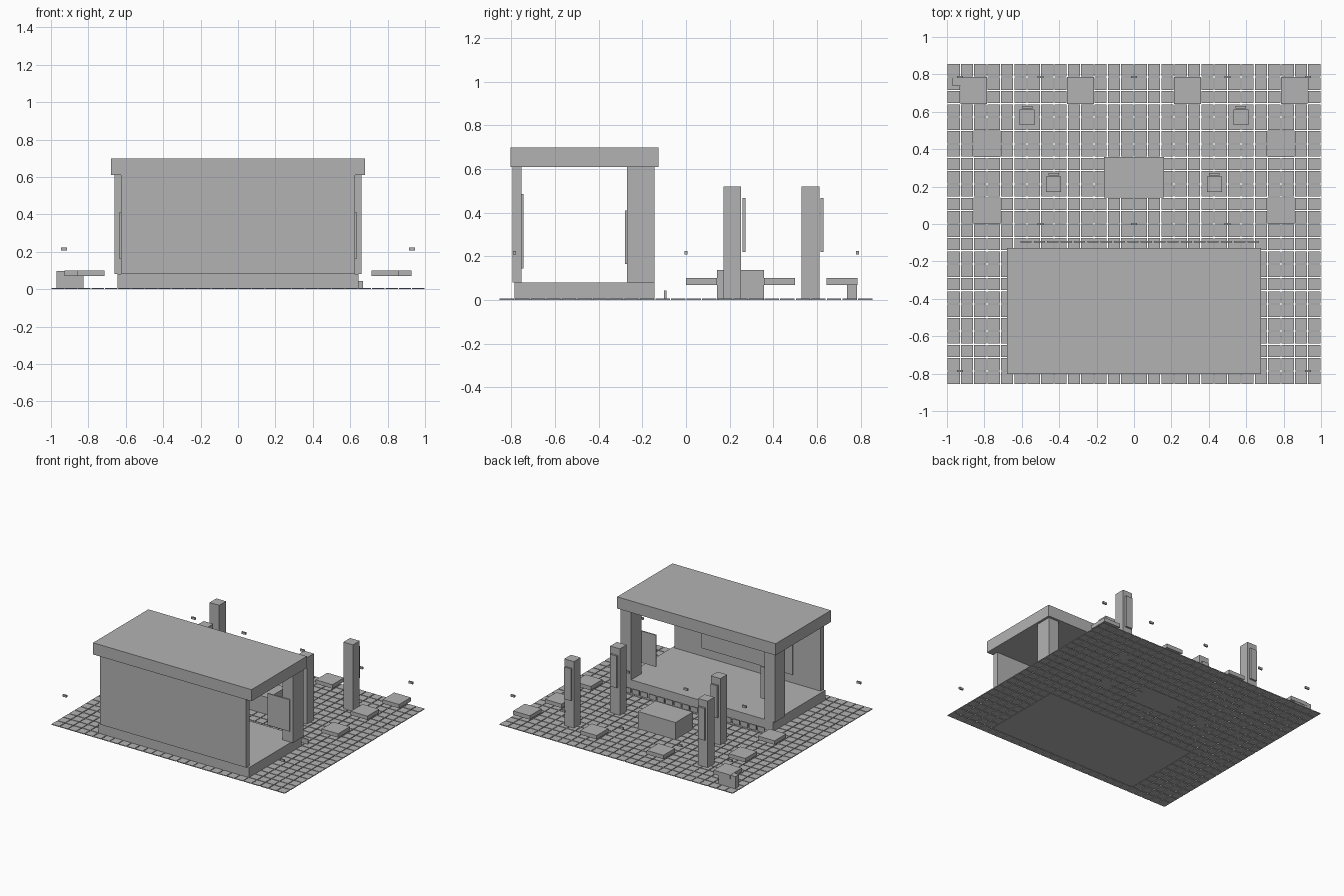
import bpy
import bmesh
from mathutils import Matrix, Vector

cube = bpy.data.objects.get("Cube")
if cube:
    bpy.data.objects.remove(cube, do_unlink=True)

GREY = (0.45, 0.45, 0.45, 1)
grey = bpy.data.materials.new("plain grey")
grey.use_nodes = True
grey.diffuse_color = GREY
grey.node_tree.nodes["Principled BSDF"].inputs["Base Color"].default_value = GREY


def boxes(name, ranges):
    """One object made of boxes, each given as (x0, x1, y0, y1, z0, z1)."""
    bm = bmesh.new()
    for x0, x1, y0, y1, z0, z1 in ranges:
        centre = Vector((x0 + x1, y0 + y1, z0 + z1)) / 2
        size = Matrix.Diagonal((x1 - x0, y1 - y0, z1 - z0, 1))
        bmesh.ops.create_cube(bm, size=1, matrix=Matrix.Translation(centre) @ size)
    mesh = bpy.data.meshes.new(name)
    bm.to_mesh(mesh)
    bm.free()
    mesh.materials.append(grey)
    obj = bpy.data.objects.new(name, mesh)
    bpy.context.collection.objects.link(obj)
    return obj


def pair(name, box):
    """A box on the left and its mirror image on the right."""
    x0, x1, *rest = box
    boxes("left_" + name, [box])
    boxes("right_" + name, [(-x1, -x0, *rest)])


# Paved ground: square tiles with narrow joints
TILE = 1 / 14
JOINT = 0.003
tiles = []
for i in range(-14, 14):
    for j in range(-12, 12):
        tiles.append((i * TILE + JOINT, (i + 1) * TILE - JOINT,
                      j * TILE + JOINT, (j + 1) * TILE - JOINT, 0, 0.006))
boxes("ground_tiles", tiles)

# Pavilion: floor, rear wall, columns, roof and panels
boxes("pavilion_floor", [(-0.643, 0.643, -0.786, -0.145, 0, 0.08)])
boxes("pavilion_wall", [(-0.625, 0.625, -0.795, -0.753, 0.08, 0.61)])
boxes("pavilion_roof", [(-0.678, 0.678, -0.803, -0.127, 0.61, 0.7)])
boxes("wall_panel", [(-0.39, 0.39, -0.753, -0.745, 0.145, 0.485)])
pair("column", (0.57, 0.66, -0.27, -0.145, 0.08, 0.61))
pair("column_panel", (0.447, 0.636, -0.28, -0.27, 0.165, 0.41))

# Row of low kerb blocks before the pavilion
boxes("kerb_blocks", [(-0.607 + i * TILE, -0.547 + i * TILE, -0.1, -0.09, 0, 0.043)
                      for i in range(18)])

# Central plinth and the corner block
boxes("central_plinth", [(-0.16, 0.16, 0.143, 0.357, 0, 0.137)])
boxes("corner_block", [(-0.97, -0.825, 0.737, 0.783, 0, 0.098)])

# Raised pads, two tiles wide
for row, (i, j) in enumerate([(10, 0), (10, 5), (11, 9), (3, 9)]):
    pair(f"pad_{row}", (i * TILE, (i + 2) * TILE, j * TILE, (j + 2) * TILE, 0.07, 0.1))

# Pillars with a hanging plate behind each
for row, (x, y) in enumerate([(0.572, 0.57), (0.43, 0.212)]):
    pair(f"pillar_{row}", (x - 0.041, x + 0.041, y - 0.041, y + 0.041, 0, 0.52))
    pair(f"pillar_plate_{row}", (x - 0.028, x + 0.028, y + 0.047, y + 0.061, 0.22, 0.468))

# Small floating lamps
spots = [(x, 0.786) for x in (-0.93, -0.5, 0, 0.5, 0.93)]
spots += [(x, 0) for x in (-0.5, 0, 0.5)] + [(x, -0.786) for x in (-0.93, 0.93)]
boxes("lamps", [(x - 0.017, x + 0.017, y - 0.006, y + 0.006, 0.208, 0.224)
                for x, y in spots])
